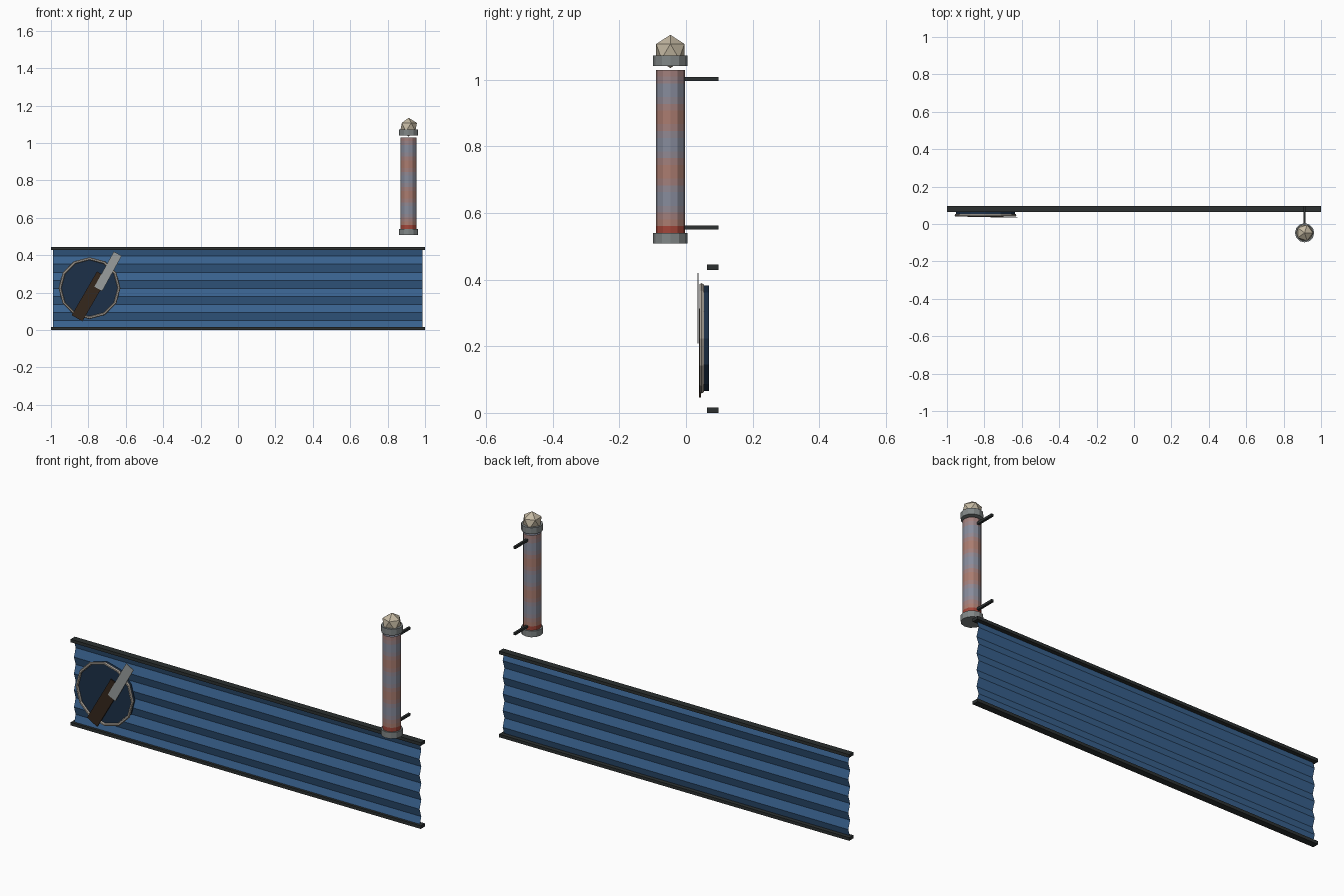
import bpy, bmesh, math
from mathutils import Vector, Matrix

if "Cube" in bpy.data.objects:
    bpy.data.objects.remove(bpy.data.objects["Cube"])


def mat(name, r, g, b):
    m = bpy.data.materials.new(name)
    m.diffuse_color = (r, g, b, 1)
    m.use_nodes = True
    m.node_tree.nodes["Principled BSDF"].inputs["Base Color"].default_value = m.diffuse_color
    return m


BLUE = mat("blue_sheet", 0.04, 0.12, 0.27)
DARK = mat("dark_iron", 0.025, 0.03, 0.03)
NAVY = mat("navy", 0.012, 0.03, 0.065)
TRIM = mat("pale_trim", 0.42, 0.38, 0.33)
WOOD = mat("brown_handle", 0.035, 0.02, 0.012)
STEEL = mat("steel", 0.32, 0.34, 0.34)
CAP = mat("grey_metal", 0.22, 0.24, 0.24)
KNOB = mat("tan_knob", 0.55, 0.48, 0.36)


def finish(bm, name, *mats):
    me = bpy.data.meshes.new(name)
    bmesh.ops.recalc_face_normals(bm, faces=bm.faces)
    bm.to_mesh(me)
    bm.free()
    for m in mats:
        me.materials.append(m)
    ob = bpy.data.objects.new(name, me)
    bpy.context.collection.objects.link(ob)
    return ob


def box(name, centre, size, m, tilt=0.0):
    bm = bmesh.new()
    bmesh.ops.create_cube(bm, size=1)
    bmesh.ops.transform(bm, verts=bm.verts, matrix=Matrix.Translation(centre)
                        @ Matrix.Rotation(tilt, 4, 'Y') @ Matrix.Diagonal((*size, 1)))
    return finish(bm, name, m)


def cylinder(name, centre, r, depth, m, sides=12, rot=Matrix()):
    bm = bmesh.new()
    bmesh.ops.create_cone(bm, cap_ends=True, segments=sides, radius1=r, radius2=r,
                          depth=depth, matrix=Matrix.Translation(centre) @ rot)
    return finish(bm, name, m)


# Corrugated sheet: zigzag profile swept along x
bm = bmesh.new()
rows = []
for k in range(11):
    z = 0.008 + 0.043 * k
    y = 0.087 if k % 2 else 0.073
    rows.append([bm.verts.new((x, y, z)) for x in (-0.988, 0.986)])
for a, b in zip(rows, rows[1:]):
    bm.faces.new((a[0], a[1], b[1], b[0]))
finish(bm, "corrugated_sheet", BLUE)

# Rails along the sheet's edges
for name, z in (("bottom_rail", 0.008), ("top_rail", 0.437)):
    box(name, (0, 0.08, z), (2, 0.034, 0.016), DARK)

# Round sign disc with a rim
DX, DZ = -0.794, 0.224
cylinder("sign_disc", (DX, 0.061, DZ), 0.158, 0.016, NAVY,
         rot=Matrix.Rotation(math.pi / 2, 4, 'X'))
bm = bmesh.new()
loops = []
for i in range(12):
    a = math.tau * i / 12
    loop = []
    for j in range(6):
        t = math.tau * j / 6
        r = 0.158 + 0.0075 * math.cos(t)
        loop.append(bm.verts.new((DX + r * math.cos(a), 0.047 + 0.0075 * math.sin(t),
                                  DZ + r * math.sin(a))))
    loops.append(loop)
for i in range(12):
    p, q = loops[i], loops[(i + 1) % 12]
    for j in range(6):
        n = (j + 1) % 6
        bm.faces.new((p[j], q[j], q[n], p[n]))
finish(bm, "disc_rim", TRIM)

# Razor: handle and blade
box("razor_handle", (-0.793, 0.042, 0.18), (0.066, 0.007, 0.27), WOOD, math.radians(30))
box("razor_blade", (-0.695, 0.0365, 0.314), (0.048, 0.003, 0.215), STEEL, math.radians(29))

# Striped pole: stacked bands that fade between grey and red
PX, PY, Z0, Z1, N = 0.912, -0.047, 0.54, 1.03, 24
LEVELS = 5
GREY, RED = Vector((0.24, 0.26, 0.33)), Vector((0.40, 0.20, 0.16))
bands = [mat(f"pole_band_{i}", *GREY.lerp(RED, i / (LEVELS - 1))) for i in range(LEVELS)]
bands.append(mat("pole_base_red", 0.36, 0.06, 0.04))
bm = bmesh.new()
rings = []
for k in range(N + 1):
    z = Z0 + (Z1 - Z0) * k / N
    rings.append([bm.verts.new((PX + 0.0435 * math.cos(math.tau * i / 12),
                                PY + 0.0435 * math.sin(math.tau * i / 12), z))
                  for i in range(12)])
for k in range(N):
    z = Z0 + (Z1 - Z0) * (k + 0.5) / N
    red = 0.5 + 0.5 * math.cos(math.tau * (z - 0.725) / 0.16)
    for i in range(12):
        j = (i + 1) % 12
        f = bm.faces.new((rings[k][i], rings[k][j], rings[k + 1][j], rings[k + 1][i]))
        f.material_index = LEVELS if k < 1 else round(red * (LEVELS - 1))
bm.faces.new(rings[0])
bm.faces.new(rings[-1])
finish(bm, "striped_pole", *bands)

# Pole collars and faceted knob
cylinder("pole_base", (PX, PY, 0.524), 0.0515, 0.032, CAP)
cylinder("pole_cap", (PX, PY, 1.057), 0.0515, 0.032, CAP)
bm = bmesh.new()
bmesh.ops.create_icosphere(bm, subdivisions=1, radius=0.05,
                           matrix=Matrix.Translation((PX, PY, 1.085)))
finish(bm, "pole_knob", KNOB)

# Wall brackets
for name, z in (("lower_bracket", 0.557), ("upper_bracket", 1.002)):
    box(name, (PX, 0.036, z), (0.012, 0.122, 0.012), DARK)
